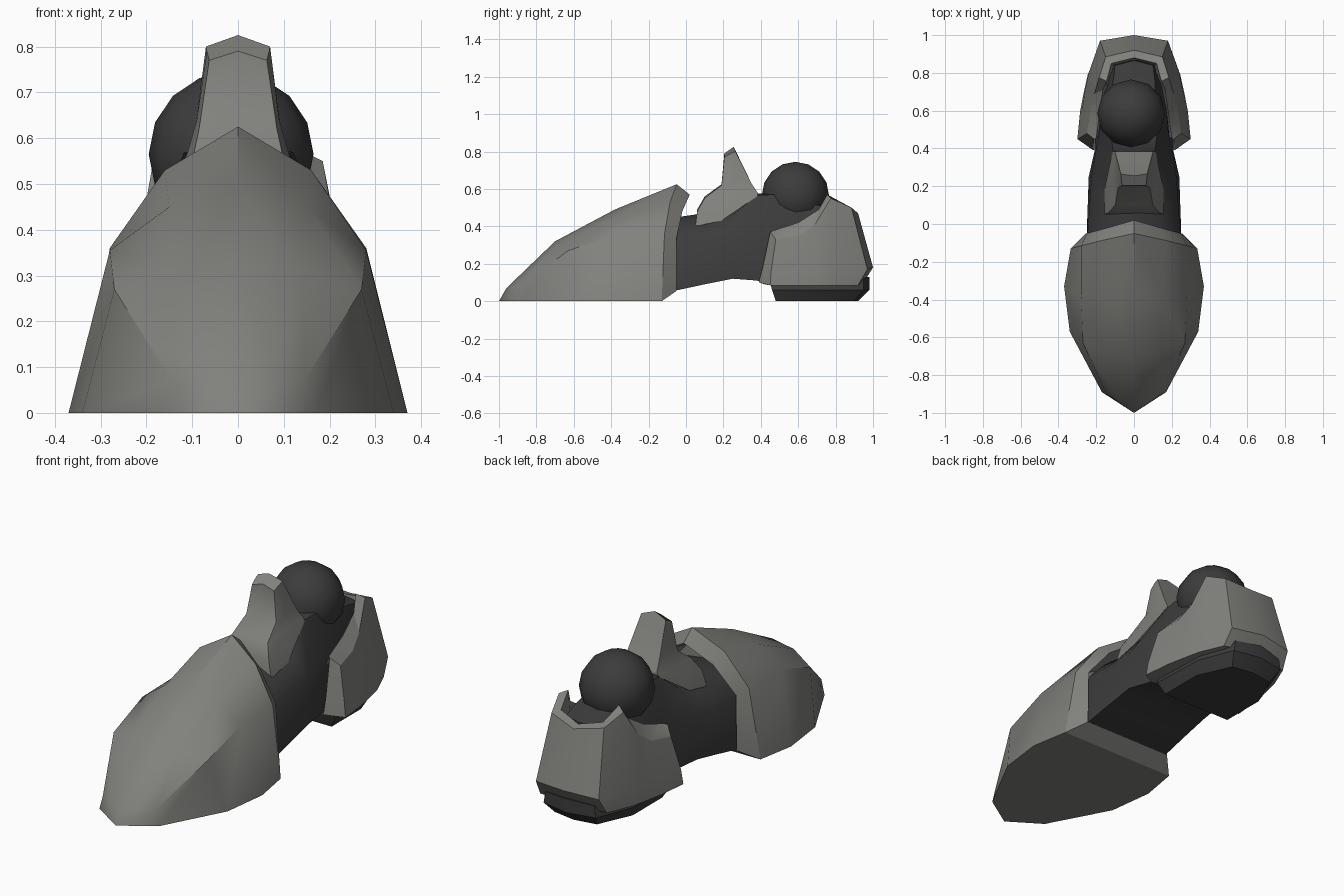
import bpy, bmesh, math
from mathutils import Matrix


def material(name, value):
    m = bpy.data.materials.new(name)
    m.diffuse_color = (*value, 1)
    return m


GREY = material("warm grey", (0.22, 0.22, 0.205))
DARK = material("charcoal", (0.045, 0.045, 0.045))


def finish(bm, name, mat, angle):
    bmesh.ops.recalc_face_normals(bm, faces=bm.faces)
    me = bpy.data.meshes.new(name)
    bm.to_mesh(me)
    bm.free()
    me.materials.append(mat)
    ob = bpy.data.objects.new(name, me)
    bpy.context.collection.objects.link(ob)
    bpy.context.view_layer.objects.active = ob
    ob.select_set(True)
    bpy.ops.object.shade_smooth_by_angle(angle=math.radians(angle))
    ob.select_set(False)
    return ob


def full(half):
    """Mirror half a section across x = 0 into a whole one."""
    return list(half) + [(-x, y, z) for x, y, z in reversed(half) if x > 0]


def loft(name, halves, mat, angle=30, closed=True, caps=True, sharp=()):
    """Skin the sections; the sections listed in sharp become hard edges."""
    bm = bmesh.new()
    rings = [[bm.verts.new(p) for p in full(h)] for h in halves]
    n = len(rings[0])
    for a, b in zip(rings, rings[1:]):
        for i in range(n if closed else n - 1):
            j = (i + 1) % n
            bm.faces.new((a[i], a[j], b[j], b[i]))
    if caps:
        bm.faces.new(rings[0])
        bm.faces.new(rings[-1])
    bmesh.ops.remove_doubles(bm, verts=bm.verts, dist=0.0005)
    ob = finish(bm, name, mat, angle)
    key = lambda p: tuple(round(c, 3) for c in p)
    for s in sharp:
        points = {key(p) for p in full(halves[s])}
        for e in ob.data.edges:
            if all(key(ob.data.vertices[v].co) in points for v in e.vertices):
                e.use_edge_sharp = True
    return ob


# Toe shell: tip to rear edge, then the bevelled rim and the hollow behind it
loft("toe_shell", [
    [(0.0001, -1.0, 0), (0.0001, -1.0, 0), (0.0001, -1.0, 0), (0, -1.0, 0)],
    [(0.17, -0.89, 0), (0.145, -0.90, 0.07), (0.08, -0.93, 0.075), (0, -0.96, 0.07)],
    [(0.34, -0.57, 0), (0.27, -0.63, 0.27), (0.14, -0.68, 0.31), (0, -0.70, 0.32)],
    [(0.37, -0.33, 0), (0.28, -0.38, 0.355), (0.15, -0.38, 0.45), (0, -0.38, 0.49)],
    [(0.335, -0.13, 0), (0.28, -0.115, 0.36), (0.16, -0.085, 0.53), (0, -0.05, 0.625)],
    [(0.255, -0.05, 0.055), (0.25, -0.05, 0.34), (0.14, -0.02, 0.48), (0, 0.02, 0.57)],
    [(0.25, -0.20, 0.055), (0.24, -0.20, 0.32), (0.13, -0.20, 0.45), (0, -0.20, 0.51)],
], GREY, 36, sharp=(4, 5))

# Ankle body running from the toe shell into the heel
loft("ankle_body", [
    [(0.24, -0.22, 0.05), (0.235, -0.22, 0.30), (0.14, -0.22, 0.38), (0, -0.22, 0.40)],
    [(0.25, -0.04, 0.06), (0.245, -0.04, 0.32), (0.15, -0.04, 0.42), (0, -0.04, 0.45)],
    [(0.245, 0.10, 0.09), (0.235, 0.10, 0.32), (0.145, 0.10, 0.41), (0, 0.10, 0.47)],
    [(0.24, 0.25, 0.12), (0.225, 0.25, 0.34), (0.135, 0.25, 0.46), (0, 0.25, 0.50)],
    [(0.21, 0.38, 0.11), (0.20, 0.40, 0.38), (0.11, 0.38, 0.565), (0, 0.38, 0.575)],
    [(0.21, 0.50, 0.07), (0.18, 0.50, 0.38), (0.12, 0.46, 0.57), (0, 0.46, 0.58)],
    [(0.20, 0.75, 0.08), (0.16, 0.75, 0.40), (0.11, 0.76, 0.50), (0, 0.77, 0.51)],
    [(0.12, 0.88, 0.10), (0.12, 0.86, 0.35), (0.10, 0.84, 0.48), (0, 0.865, 0.48)],
], DARK, 48)

# Upright fin on the instep
loft("instep_fin", [
    [(0, 0.05, 0.38), (0.155, 0.05, 0.40), (0.155, 0.19, 0.43), (0.115, 0.38, 0.56), (0, 0.38, 0.56)],
    [(0, 0.06, 0.49), (0.135, 0.06, 0.48), (0.135, 0.20, 0.50), (0.107, 0.385, 0.575), (0, 0.385, 0.575)],
    [(0, 0.10, 0.56), (0.10, 0.10, 0.55), (0.11, 0.22, 0.57), (0.10, 0.38, 0.585), (0, 0.38, 0.585)],
    [(0, 0.19, 0.625), (0.085, 0.19, 0.62), (0.09, 0.25, 0.64), (0.092, 0.35, 0.63), (0, 0.35, 0.63)],
    [(0, 0.205, 0.79), (0.063, 0.205, 0.77), (0.068, 0.24, 0.79), (0.07, 0.265, 0.80), (0, 0.255, 0.825)],
], GREY, 50)

# Ankle ball joint
bm = bmesh.new()
bmesh.ops.create_uvsphere(bm, u_segments=12, v_segments=8, radius=0.18,
                          matrix=Matrix.Translation((-0.015, 0.585, 0.565)))
finish(bm, "ankle_ball", DARK, 50)

# Heel shell: underside lip, lower edge, bulge, top edge, inner rim, inner wall
loft("heel_shell", [
    [(0.18, 0.42, 0.09), (0.20, 0.47, 0.085), (0.20, 0.60, 0.085), (0.20, 0.70, 0.085),
     (0.19, 0.78, 0.085), (0.13, 0.88, 0.085), (0, 0.90, 0.085)],
    [(0.215, 0.39, 0.10), (0.30, 0.45, 0.085), (0.285, 0.60, 0.085), (0.265, 0.70, 0.085),
     (0.245, 0.79, 0.085), (0.19, 0.92, 0.085), (0, 0.95, 0.10)],
    [(0.215, 0.41, 0.18), (0.29, 0.455, 0.16), (0.275, 0.60, 0.16), (0.26, 0.70, 0.17),
     (0.24, 0.80, 0.17), (0.18, 0.97, 0.17), (0, 1.0, 0.18)],
    [(0.21, 0.45, 0.37), (0.25, 0.48, 0.33), (0.23, 0.61, 0.35), (0.21, 0.69, 0.41),
     (0.185, 0.775, 0.55), (0.15, 0.885, 0.50), (0, 0.92, 0.47)],
    [(0.20, 0.455, 0.37), (0.20, 0.46, 0.375), (0.18, 0.60, 0.42), (0.165, 0.71, 0.49),
     (0.145, 0.755, 0.57), (0.12, 0.85, 0.51), (0, 0.88, 0.48)],
    [(0.18, 0.46, 0.30), (0.18, 0.47, 0.30), (0.16, 0.60, 0.32), (0.14, 0.70, 0.36),
     (0.13, 0.76, 0.40), (0.10, 0.83, 0.40), (0, 0.86, 0.40)],
], GREY, 28, closed=False, caps=False, sharp=(1, 3, 4))

# Heel sole pad
loft("heel_sole", [
    [(0, 0.48, 0), (0.20, 0.48, 0), (0.20, 0.72, 0), (0.12, 0.90, 0), (0, 0.92, 0)],
    [(0, 0.46, 0.06), (0.235, 0.46, 0.06), (0.225, 0.76, 0.06), (0.15, 0.95, 0.06), (0, 0.98, 0.06)],
    [(0, 0.45, 0.10), (0.22, 0.45, 0.10), (0.21, 0.76, 0.10), (0.14, 0.95, 0.12), (0, 0.98, 0.13)],
], DARK, 25)
